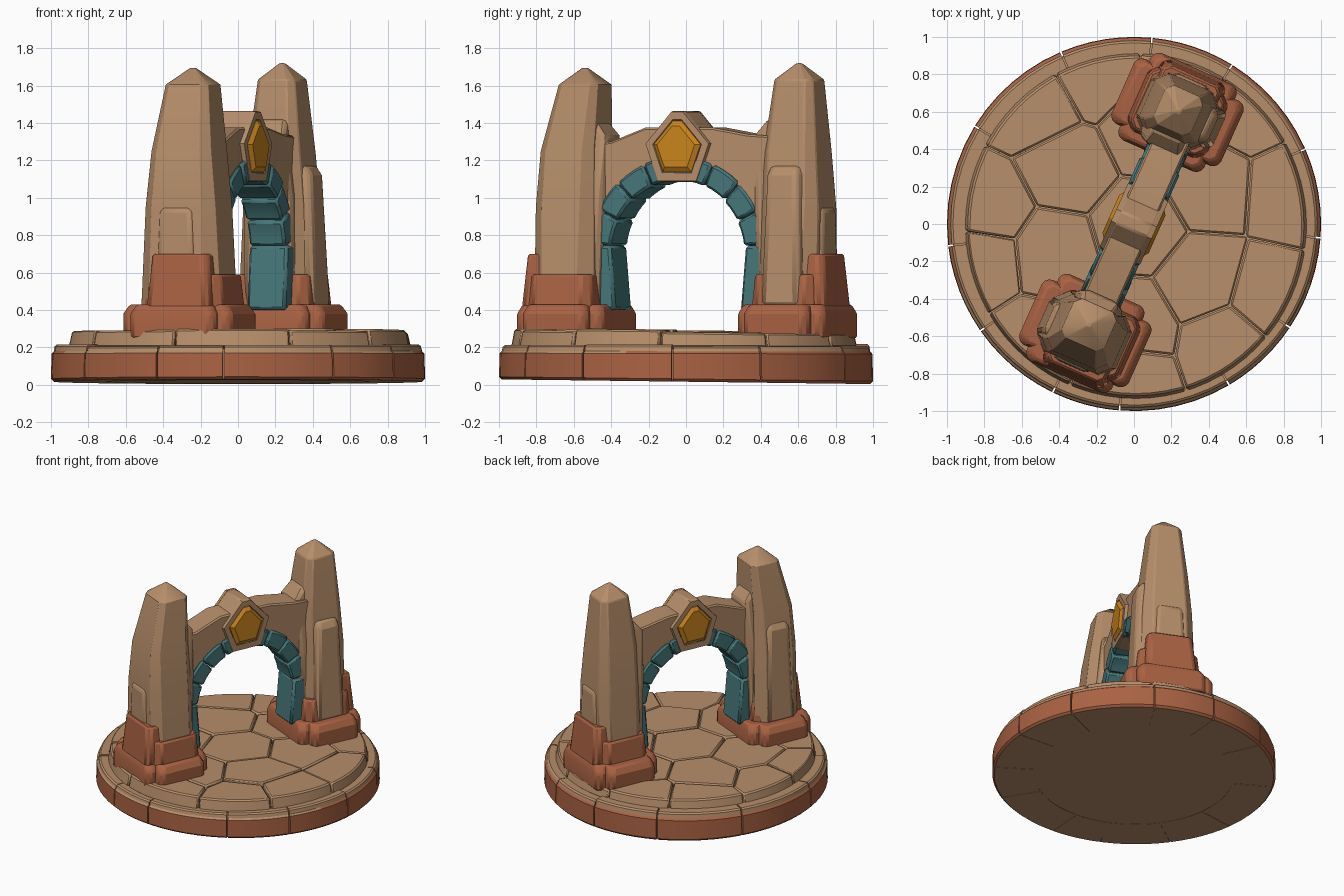
import bpy, bmesh, math, random
from mathutils import Matrix, Vector

if "Cube" in bpy.data.objects:
    bpy.data.objects.remove(bpy.data.objects["Cube"])
random.seed(4)
TURN = Matrix.Rotation(math.radians(-24), 4, 'Z')   # the arch stands diagonally on the base


def material(name, rgb):
    m = bpy.data.materials.new(name)
    m.diffuse_color = (*rgb, 1)
    m.use_nodes = True
    m.node_tree.nodes["Principled BSDF"].inputs["Base Color"].default_value = m.diffuse_color
    return m


TAN = material("sandstone", (0.47, 0.27, 0.145))
RED = material("red_clay", (0.40, 0.122, 0.056))
TEAL = material("teal_stone", (0.062, 0.185, 0.195))
GOLD = material("amber", (0.60, 0.235, 0.013))


def finish(bm, name, mats, bevel=0.0, turn=True, rule=None):
    bmesh.ops.recalc_face_normals(bm, faces=bm.faces[:])
    if turn:
        bm.transform(TURN)
    if rule:
        for f in bm.faces:
            f.material_index = rule(f)
    me = bpy.data.meshes.new(name)
    bm.to_mesh(me)
    bm.free()
    for m in mats:
        me.materials.append(m)
    me.shade_smooth()
    me.set_sharp_from_angle(angle=math.radians(28))
    ob = bpy.data.objects.new(name, me)
    bpy.context.collection.objects.link(ob)
    if bevel:
        b = ob.modifiers.new("bevel", 'BEVEL')
        b.width, b.segments, b.limit_method = bevel, 1, 'ANGLE'
        b.angle_limit = math.radians(35)
    return ob


def skin(bm, rings):
    """Join vertex rings with quads and close both ends."""
    loops = [[bm.verts.new(p) for p in r] for r in rings]
    n = len(loops[0])
    for a, b in zip(loops, loops[1:]):
        for i in range(n):
            bm.faces.new((a[i], a[(i + 1) % n], b[(i + 1) % n], b[i]))
    bm.faces.new(loops[0][::-1])
    bm.faces.new(loops[-1])


def loft(name, rings, mat, bevel=0.012):
    """Rings of (z, centre u, centre v, half u, half v, corner cut)."""
    bm = bmesh.new()
    out = []
    for z, cu, cv, a, b, c in rings:
        out.append([(cu + u, cv + v, z) for u, v in (
            (a, b - c), (a - c, b), (c - a, b), (-a, b - c),
            (-a, c - b), (c - a, -b), (a - c, -b), (a, c - b))])
    skin(bm, out)
    return finish(bm, name, [mat], bevel)


def prism(name, pts, half, mat, bevel=0.01, cu=0.0, half_in=None):
    """Outline of (v, z) points extruded across the arch thickness."""
    bm = bmesh.new()
    skin(bm, [[(cu - half, v, z) for v, z in pts], [(cu + half, v, z) for v, z in pts]])
    return finish(bm, name, [mat], bevel)


# --- round base: ring of rim stones, red sides with sandstone top and bottom
def tilt(z, y):
    return z + 0.013 * (1 - y) * (1 - z / 0.2)


cuts = sorted(i * 30 + random.uniform(-8, 8) for i in range(12))
for i, a0 in enumerate(cuts):
    a1 = cuts[(i + 1) % 12] + (360 if i == 11 else 0)
    top = 0.212 + random.uniform(-0.008, 0.008)
    prof = [(0.7, 0.004), (0.985, 0.004), (1.0, 0.02), (0.997, 0.165),
            (0.985, 0.178), (0.98, top - 0.01), (0.968, top), (0.7, top)]
    rings = []
    for k in range(7):
        t = math.radians(a0 + 0.25 + (a1 - a0 - 0.5) * k / 6)
        rings.append([(r * math.cos(t), r * math.sin(t), tilt(z, r * math.sin(t)))
                      for r, z in prof])
    bm = bmesh.new()
    skin(bm, rings)
    finish(bm, "rim_stone", [TAN, RED], 0, False,
           lambda f: int(f.calc_center_median().z < 0.174 and f.normal.z > -0.8))

bm = bmesh.new()
skin(bm, [[(0.975 * math.cos(t), 0.975 * math.sin(t), tilt(z, 0.975 * math.sin(t)))
           for t in (i * math.tau / 48 for i in range(48))] for z in (0.006, 0.19)])
finish(bm, "base_core", [TAN], 0, False)

# --- paving: disc split into irregular slabs around seed points
seeds = [Vector((0.02, -0.02, 0))]
for count, rad, off in ((6, 0.5, 20), (11, 0.83, 5)):
    for i in range(count):
        t = math.radians(off + i * 360 / count + random.uniform(-9, 9))
        r = rad + random.uniform(-0.05, 0.05)
        seeds.append(Vector((r * math.cos(t), r * math.sin(t), 0)))
for s in seeds:
    bm = bmesh.new()
    bm.faces.new([bm.verts.new((0.01 + 0.915 * math.cos(i * math.tau / 72),
                                -0.01 + 0.925 * math.sin(i * math.tau / 72), 0.2)) for i in range(72)])
    for o in seeds:
        if o != s:
            d = (o - s).normalized()
            bmesh.ops.bisect_plane(bm, geom=bm.verts[:] + bm.edges[:] + bm.faces[:],
                                   plane_co=(s + o) / 2 - d * 0.003, plane_no=d, clear_outer=True)
    ext = bmesh.ops.extrude_face_region(bm, geom=bm.faces[:])
    h = 0.288 + random.uniform(-0.008, 0.008)
    for v in [g for g in ext["geom"] if isinstance(g, bmesh.types.BMVert)]:
        v.co.z = h - 0.013 * v.co.y
        if v.co.xy.length > 0.895:
            v.co.x *= 0.98
            v.co.y *= 0.98
    finish(bm, "paving_slab", [TAN], 0.01, False)

# --- two pillars: side -1 is the near one, side 1 the far one
for s, tall in ((-1, 1.695), (1, 1.72)):
    v = s * 0.64
    cu = 0.0 if s < 0 else -0.03
    w = 1.0 if s < 0 else 0.88
    # cross-shaped pedestal
    for a, b in ((0.32, 0.19), (0.25, 0.255)):
        loft("pedestal", [(0.25, cu, v, a, b, 0.03), (0.38, cu, v, a, b, 0.03),
                          (0.43, cu, v, a - 0.03, b - 0.02, 0.03)], RED)
    # red footing, higher on the outer side
    ou = cu + (0.03 if s < 0 else 0)
    loft("footing_wide", [(0.41, ou, v, 0.235, 0.19, 0.05),
                          (0.59, ou, v, 0.215, 0.175, 0.04)], RED)
    loft("footing_tall", [(0.41, ou, v + s * 0.06, 0.19, 0.18, 0.03),
                          (0.70, ou, v + s * 0.06, 0.165, 0.155, 0.03)], RED)
    # tapering shaft with a blunt point
    top_v = v + (0.05 if s < 0 else 0.01)
    loft("pillar_shaft", [(0.40, cu, v, 0.235 * w, 0.175, 0.07),
                          (0.95, cu, v + s * 0.005, 0.205 * w, 0.17, 0.06),
                          (1.25, cu, v, 0.175 * w, 0.155, 0.05),
                          (tall - 0.09, cu, top_v, 0.125 * w, 0.115, 0.035),
                          (tall, cu, top_v, 0.012, 0.012, 0.004)], TAN)
    # split rock slabs on the outer faces and the inner shoulder
    loft("outer_slab", [(0.45, cu, v + s * 0.10, 0.12, 0.095, 0.02),
                        (0.93, cu, v + s * 0.10, 0.10, 0.09, 0.02),
                        (0.96, cu, v + s * 0.09, 0.08, 0.07, 0.02)], TAN)
    loft("side_slab", [(0.43, cu + s * 0.12, v, 0.125, 0.12, 0.03),
                       (1.12, cu + s * 0.11, v, 0.10, 0.10, 0.03),
                       (1.17, cu + s * 0.10, v, 0.08, 0.09, 0.03)], TAN)
    loft("inner_shoulder", [(0.42, cu, v - s * 0.08, 0.15, 0.11, 0.03),
                            (1.0, cu, v - s * 0.10, 0.14, 0.11, 0.03),
                            (1.33, cu, v - s * 0.11, 0.105, 0.11, 0.02),
                            (1.42, cu, v - s * 0.06, 0.09, 0.08, 0.02)], TAN)


# --- arch: spandrel wall with teal lining blocks
ZC, RI, RO = 0.70, 0.39, 0.515


def arc(r, a0, a1, n):
    return [(r * math.cos(math.radians(a0 + (a1 - a0) * i / n)),
             ZC + r * math.sin(math.radians(a0 + (a1 - a0) * i / n))) for i in range(n + 1)]


prism("arch_wall", [(-0.56, 1.29), (-0.40, 1.30), (-0.2, 1.375), (0.2, 1.375),
                    (0.40, 1.34), (0.56, 1.33), (0.56, 0.70)]
      + arc(RO - 0.02, 0, 180, 24) + [(-0.56, 0.70)], 0.095, TAN)

for s in (-1, 1):
    prism("arch_leg", [(s * 0.365, 0.40), (s * 0.52, 0.40), (s * RO, 0.745),
                       (s * (RI + 0.005), 0.745)], 0.112, TEAL, 0.015)
    edges = [6, 27, 47, 67, 90]
    for j, (a0, a1) in enumerate(zip(edges, edges[1:])):
        d = random.uniform(-0.006, 0.006)
        pts = arc(RI + d, a0 + 0.4, a1 - 0.4, 3) + arc(RO + d, a1 - 0.4, a0 + 0.4, 3)
        prism("arch_block", [(s * p, z) for p, z in pts], 0.110 + d, TEAL, 0.013)

# --- keystone with a raised frame and an amber gem on both faces
KEY = [(-0.115, 1.085), (0.115, 1.085), (0.19, 1.29), (0.035, 1.465), (-0.035, 1.465), (-0.19, 1.29)]
MID = 1.275


def shrink(k):
    return [(p * k, MID + (z - MID) * k) for p, z in KEY]


prism("keystone", KEY, 0.098, TAN)
for s in (-1, 1):
    bm = bmesh.new()
    rings = [(0.09, 1.0), (0.118, 0.97), (0.118, 0.75), (0.10, 0.71)]
    skin(bm, [[(s * u, p, z) for p, z in shrink(k)] for u, k in rings])
    finish(bm, "keystone_frame", [TAN], 0)
    bm = bmesh.new()
    skin(bm, [[(s * u, p, z) for p, z in shrink(k)] for u, k in ((0.095, 0.73), (0.116, 0.72), (0.135, 0.58))])
    finish(bm, "amber_gem", [GOLD], 0)
